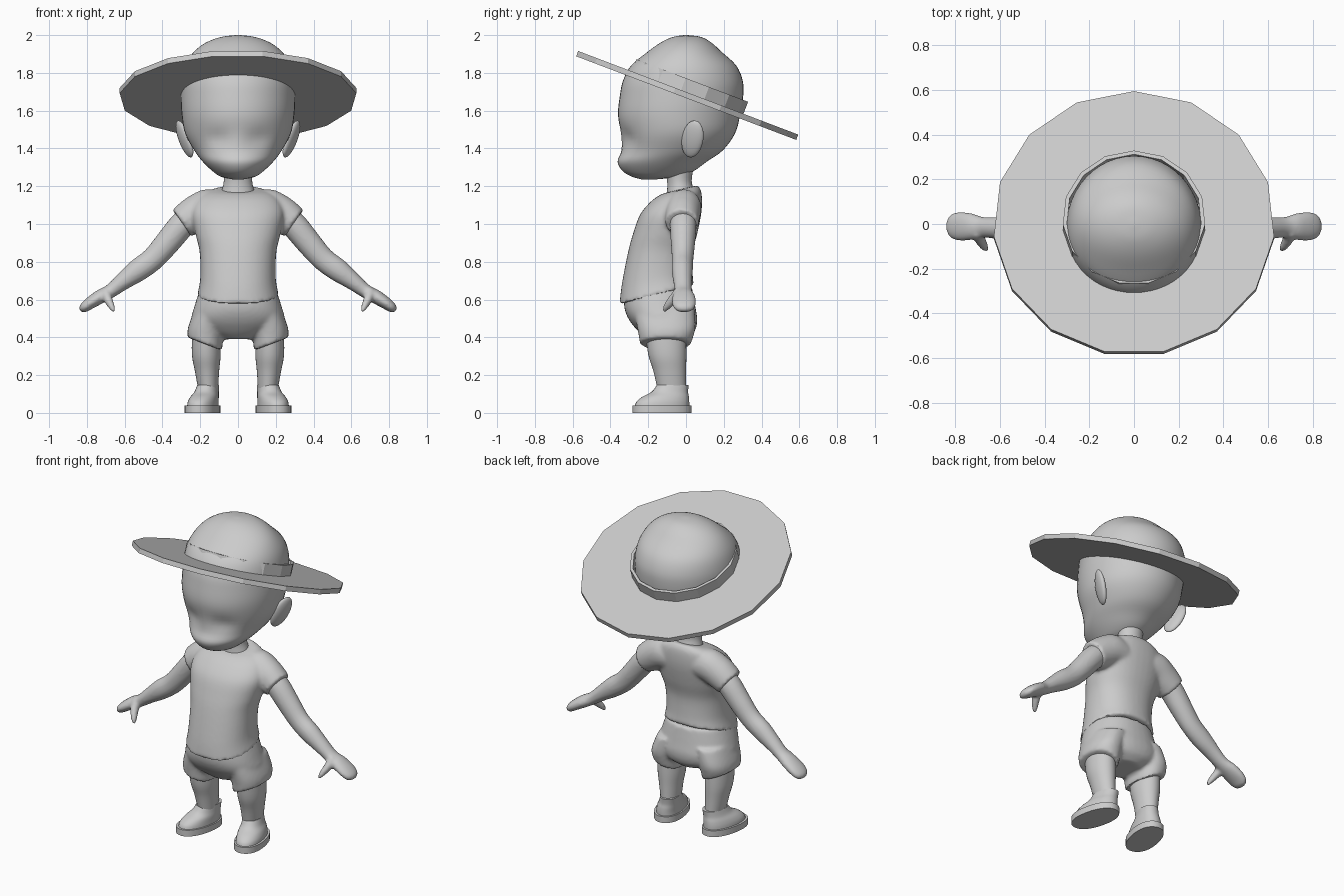
import bpy, bmesh, math
from mathutils import Vector, Matrix

if "Cube" in bpy.data.objects:
    bpy.data.objects.remove(bpy.data.objects["Cube"])

grey = bpy.data.materials.new("plain grey")
grey.diffuse_color = (0.6, 0.6, 0.6, 1)
grey.use_nodes = True
grey.node_tree.nodes["Principled BSDF"].inputs["Base Color"].default_value = grey.diffuse_color


def sec(z, rx, y0, y1, x=0, tilt_y=0, tilt_x=0):
    """Level ring between y0 and y1, optionally tilted along y or x."""
    return (Vector((x, (y0 + y1) / 2, z)), Vector((rx, 0, tilt_x)),
            Vector((0, (y1 - y0) / 2, tilt_y)))


def tube(pts):
    """Rings along a path of (x, y, z, half depth, half thickness)."""
    rings = []
    for i, p in enumerate(pts):
        a, b = pts[max(i - 1, 0)], pts[min(i + 1, len(pts) - 1)]
        t = (Vector(b[:3]) - Vector(a[:3])).normalized()
        v = t.cross(Vector((0, 1, 0))).normalized()
        rings.append((Vector(p[:3]), t.cross(v) * p[3], v * p[4]))
    return rings


def spline(rings, steps):
    """Smooth in-between rings."""
    if steps == 1:
        return rings
    out = []
    for i in range(len(rings) - 1):
        a, b, c, d = (rings[min(max(i + k, 0), len(rings) - 1)] for k in (-1, 0, 1, 2))
        for s in range(steps):
            t = s / steps
            out.append(tuple(0.5 * (2 * q + (r - p) * t + (2 * p - 5 * q + 4 * r - w) * t * t
                             + (3 * q - p - 3 * r + w) * t ** 3)
                             for p, q, r, w in zip(a, b, c, d)))
    return out + [rings[-1]]


def loft(bm, rings, mirror=False, n=32, steps=4, power=1.0):
    """Skin closed rings, optionally on both sides."""
    def sp(c):
        return math.copysign(abs(c) ** power, c)
    for side in ((1, -1) if mirror else (1,)):
        rows = []
        for c, u, v in spline(rings, steps):
            row = []
            for k in range(n):
                a = math.tau * k / n
                p = c + u * sp(math.cos(a)) + v * sp(math.sin(a))
                row.append(bm.verts.new((p.x * side, p.y, p.z)))
            rows.append(row)
        for r0, r1 in zip(rows, rows[1:]):
            for k in range(n):
                j = (k + 1) % n
                bm.faces.new((r0[k], r0[j], r1[j], r1[k]))
        bm.faces.new(rows[0])
        bm.faces.new(rows[-1])


def finish(name, bm, fuse=0, angle=40):
    """Make the object; fuse melts overlapping shapes into one skin."""
    bmesh.ops.recalc_face_normals(bm, faces=bm.faces)
    me = bpy.data.meshes.new(name)
    bm.to_mesh(me)
    bm.free()
    ob = bpy.data.objects.new(name, me)
    bpy.context.collection.objects.link(ob)
    bpy.ops.object.select_all(action='DESELECT')
    bpy.context.view_layer.objects.active = ob
    ob.select_set(True)
    if fuse:
        m = ob.modifiers.new("fuse", 'REMESH')
        m.mode, m.voxel_size = 'VOXEL', fuse
        s = ob.modifiers.new("soften", 'SMOOTH')
        s.factor, s.iterations = 0.5, 5
        bpy.ops.object.modifier_apply(modifier="fuse")
        bpy.ops.object.modifier_apply(modifier="soften")
    ob.data.materials.clear()
    ob.data.materials.append(grey)
    bpy.ops.object.shade_smooth_by_angle(angle=math.radians(angle))
    return ob


# Head with shallow eye hollows
bm = bmesh.new()
loft(bm, [sec(1.235, .02, -.23, -.17), sec(1.25, .09, -.285, -.04), sec(1.28, .135, -.335, .04),
          sec(1.33, .187, -.362, .11), sec(1.39, .232, -.342, .195), sec(1.48, .28, -.345, .26),
          sec(1.58, .298, -.36, .287), sec(1.68, .303, -.35, .303), sec(1.76, .3, -.333, .3),
          sec(1.84, .28, -.29, .265), sec(1.91, .235, -.205, .19), sec(1.96, .17, -.135, .135),
          sec(1.99, .09, -.07, .08), sec(2.0, .01, -.01, .01)], n=48)
for v in bm.verts:
    if v.co.y < -.1:
        d = ((abs(v.co.x) - .11) / .07) ** 2 + ((v.co.z - 1.45) / .05) ** 2
        v.co.y += .02 * math.exp(-d)
finish("head", bm, angle=60)

# Ears
bm = bmesh.new()
for s in (1, -1):
    m = (Matrix.Translation((s * .283, .035, 1.45)) @ Matrix.Rotation(s * math.radians(17), 4, 'Y')
         @ Matrix.Rotation(-s * math.radians(22), 4, 'Z')
         @ Matrix.Rotation(math.radians(-12), 4, 'X') @ Matrix.Diagonal((.024, .06, .105, 1)))
    bmesh.ops.create_uvsphere(bm, u_segments=24, v_segments=14, radius=1, matrix=m)
finish("ears", bm, angle=60)

# Hat brim and band, tilted up at the front
tilt = Matrix.Translation((0, 0, 1.683)) @ Matrix.Rotation(math.radians(-20.8), 4, 'X')
for name, r_out, r_in, z0, z1 in (("hat_brim", .63, .28, -.015, .015),
                                  ("hat_band", .32, .302, .01, .083)):
    bm = bmesh.new()
    rows = []
    for r, z in ((r_out, z0), (r_out, z1), (r_in, z1), (r_in, z0)):
        rows.append([bm.verts.new(tilt @ Vector((r * math.sin(math.tau * k / 15),
                     r * math.cos(math.tau * k / 15), z))) for k in range(15)])
    for i in range(4):
        for k in range(15):
            a, b, j = rows[i], rows[(i + 1) % 4], (k + 1) % 15
            bm.faces.new((a[k], a[j], b[j], b[k]))
    finish(name, bm, angle=20)

# Neck
bm = bmesh.new()
loft(bm, [sec(1.1, .11, -.11, .05), sec(1.18, .085, -.1, .04), sec(1.23, .075, -.1, .03),
          sec(1.3, .08, -.11, .04)])
finish("neck", bm)

# Shirt: body and sleeves
bm = bmesh.new()
loft(bm, [sec(.625, .216, -.352, .042, tilt_y=.05), sec(.71, .2, -.34, .035, tilt_y=.03),
          sec(.85, .203, -.307, .035), sec(.95, .226, -.28, .06), sec(1.05, .245, -.243, .08),
          sec(1.12, .225, -.185, .085), sec(1.165, .18, -.135, .08, tilt_y=.01),
          sec(1.185, .115, -.108, .062, tilt_y=.02)], n=40, power=.9)
loft(bm, tube([(.08, -.01, 1.08, .085, .09), (.16, -.01, 1.085, .092, .1),
               (.23, -.018, 1.05, .093, .097), (.298, -.022, 1.004, .088, .086)]), True)
finish("shirt", bm, fuse=.011, angle=45)

# Shorts: hips and two legs
bm = bmesh.new()
loft(bm, [sec(.66, .2, -.325, .033), sec(.56, .232, -.327, .05), sec(.49, .245, -.3, .06),
          sec(.43, .19, -.25, .045), sec(.39, .09, -.2, .0)], n=40, power=.9)
loft(bm, [sec(.55, .1, -.28, .045, x=.13), sec(.45, .097, -.258, .05, x=.168),
          sec(.365, .092, -.243, .025, x=.176, tilt_x=.035)], True, power=.9)
finish("shorts", bm, fuse=.011, angle=45)

# Arms with mitten hands and thumbs
bm = bmesh.new()
loft(bm, tube([(.22, -.015, 1.06, .068, .068), (.3, -.015, .99, .07, .07),
               (.375, -.016, .9, .064, .067), (.45, -.018, .815, .057, .062),
               (.53, -.02, .755, .056, .06), (.61, -.018, .695, .049, .046),
               (.675, -.015, .645, .046, .037), (.73, -.012, .615, .06, .037),
               (.785, -.01, .58, .064, .032), (.82, -.01, .553, .05, .025),
               (.834, -.01, .541, .02, .01)]), True)
loft(bm, tube([(.70, -.03, .645, .03, .03), (.69, -.065, .605, .027, .025),
               (.67, -.1, .565, .02, .018), (.656, -.118, .535, .009, .009)]), True, n=16)
finish("arms", bm, fuse=.009, angle=60)

# Legs
bm = bmesh.new()
loft(bm, [sec(.44, .073, -.215, 0, x=.17), sec(.31, .076, -.2, .002, x=.168),
          sec(.22, .064, -.172, 0, x=.164), sec(.12, .052, -.15, 0, x=.158)], True)
finish("legs", bm)


def foot(z, x, y, length, width):
    """Ring with the toe turned slightly outward."""
    return (Vector((x, y, z)), Vector((width, width * .22, 0)),
            Vector((-length * .22, length, 0)))


# Shoe uppers
bm = bmesh.new()
loft(bm, [foot(.035, .186, -.127, .143, .076), foot(.06, .184, -.122, .138, .074),
          foot(.085, .177, -.108, .122, .069), foot(.112, .166, -.085, .095, .06),
          foot(.148, .158, -.07, .083, .054)], True, power=.92)
finish("shoes", bm)

# Shoe soles
bm = bmesh.new()
loft(bm, [foot(0, .188, -.127, .155, .086), foot(.04, .188, -.127, .155, .086)],
     True, steps=1, power=.9)
finish("shoe_soles", bm)
